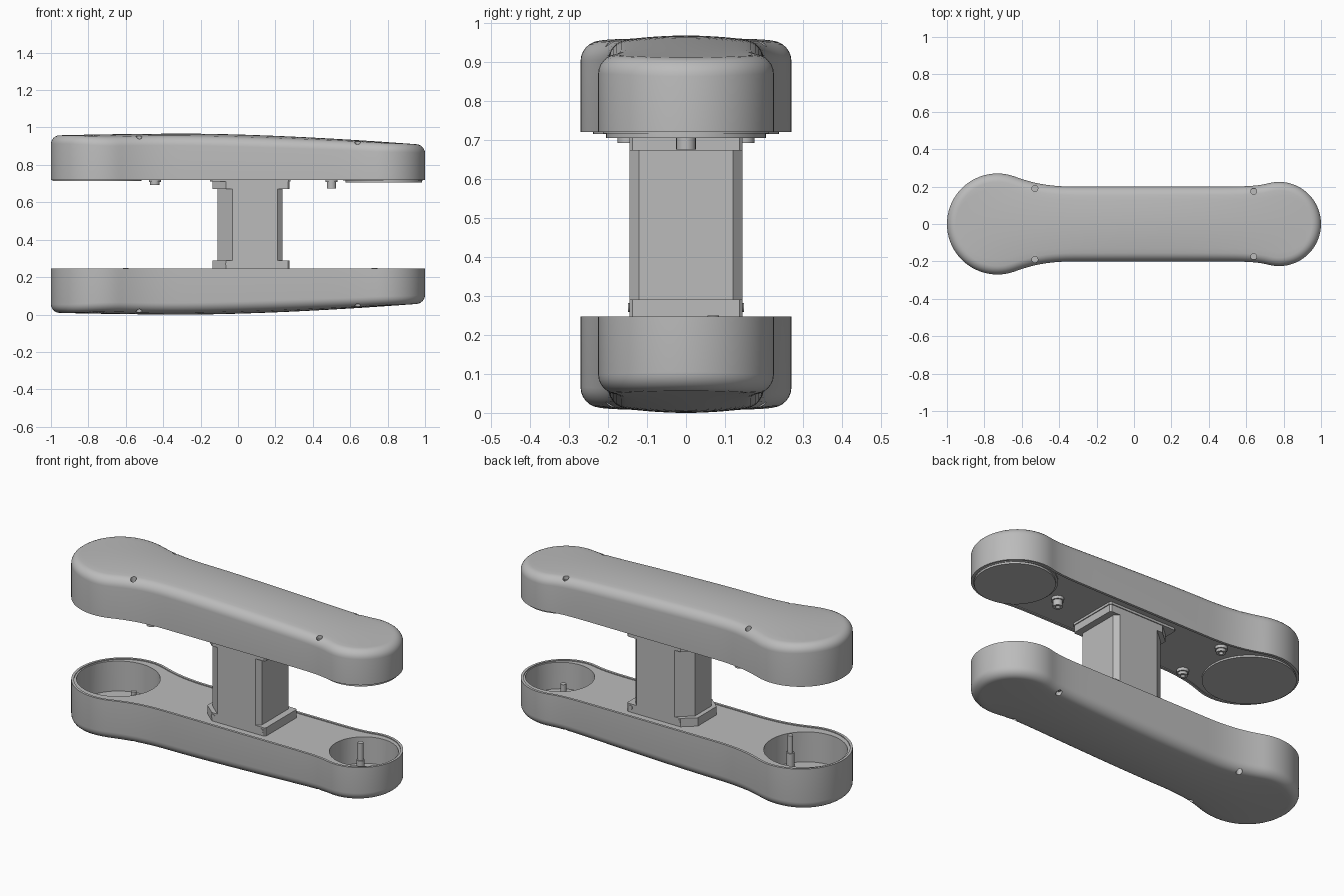
import bpy, bmesh, math
from mathutils import Vector
from mathutils.geometry import interpolate_bezier

cube = bpy.data.objects.get("Cube")
if cube:
    bpy.data.objects.remove(cube, do_unlink=True)

grey = bpy.data.materials.new("satin_grey")
grey.use_nodes = True
grey.diffuse_color = (0.5, 0.5, 0.5, 1)
bsdf = grey.node_tree.nodes["Principled BSDF"]
bsdf.inputs["Base Color"].default_value = (0.5, 0.5, 0.5, 1)
bsdf.inputs["Roughness"].default_value = 0.6

HEIGHT, DECK, ROUND = 0.967, 0.72, 0.045


def finish(obj, name, angle=30):
    obj.name = name
    obj.data.materials.clear()
    obj.data.materials.append(grey)
    bpy.ops.object.select_all(action="DESELECT")
    obj.select_set(True)
    bpy.context.view_layer.objects.active = obj
    bpy.ops.object.shade_smooth_by_angle(angle=math.radians(angle))
    return obj


def from_bmesh(bm, name):
    bmesh.ops.remove_doubles(bm, verts=bm.verts, dist=1e-5)
    bmesh.ops.recalc_face_normals(bm, faces=bm.faces)
    mesh = bpy.data.meshes.new(name)
    bm.to_mesh(mesh)
    bm.free()
    obj = bpy.data.objects.new(name, mesh)
    bpy.context.collection.objects.link(obj)
    return obj


def cylinder(name, x, y, z0, z1, r, sides=48, axis="z"):
    if axis == "z":
        bpy.ops.mesh.primitive_cylinder_add(vertices=sides, radius=r, depth=z1 - z0,
                                            location=(x, y, (z0 + z1) / 2))
    else:
        bpy.ops.mesh.primitive_cylinder_add(vertices=sides, radius=r, depth=0.012,
                                            location=(x, y, z0), rotation=(math.pi / 2, 0, 0))
    return finish(bpy.context.object, name)


def prism(name, outline, z0, z1):
    bm = bmesh.new()
    face = bm.faces.new([bm.verts.new((x, y, z0)) for x, y in outline])
    top = bmesh.ops.extrude_face_region(bm, geom=[face])["geom"]
    bmesh.ops.translate(bm, vec=(0, 0, z1 - z0),
                        verts=[v for v in top if isinstance(v, bmesh.types.BMVert)])
    return finish(from_bmesh(bm, name), name, 20)


# Half outline of the dog-bone plan, from the left tip to the right tip
def arc(cx, r, a0, a1, n):
    angles = [math.radians(a0 + (a1 - a0) * i / n) for i in range(n + 1)]
    return [Vector((cx + r * math.cos(a), r * math.sin(a))) for a in angles]


def bend(points, n):
    return [p.to_2d() for p in interpolate_bezier(*[Vector((x, y, 0)) for x, y in points], n)]


big, small = arc(-0.73, 0.27, 180, 70, 22), arc(0.775, 0.225, 105, 0, 20)
neck_in = bend([big[-1], (-0.56, 0.226), (-0.48, 0.2), (-0.32, 0.2)], 12)
neck_out = bend([(0.43, 0.2), (0.55, 0.2), (0.65, 0.199), small[0]], 10)
straight = [Vector((-0.32 + 0.75 * i / 10, 0.2)) for i in range(1, 10)]
half = big + neck_in[1:] + straight + neck_out + small[1:]

normals = []
for i in range(len(half)):
    t = (half[min(i + 1, len(half) - 1)] - half[max(i - 1, 0)]).normalized()
    normals.append(Vector((-t.y, t.x)))
normals[0], normals[-1] = Vector((-1, 0)), Vector((1, 0))


def crown(x, y):
    if x > -0.25:
        spine = HEIGHT - 0.06 * ((x + 0.25) / 1.25) ** 1.6
    else:
        spine = HEIGHT - 0.01 * ((x + 0.25) / 0.75) ** 2
    arch = 0.02 * max(0, 1 - (x / 0.95) ** 2)
    return spine - arch * (y / 0.2) ** 2


def shell(name, flip):
    bm = bmesh.new()
    place = lambda x, y, z: bm.verts.new((x, y, HEIGHT - z if flip else z))

    def ring(inset, height):
        pts = [p - n * inset for p, n in zip(half, normals)]
        pts[0].y = pts[-1].y = 0
        loop = pts + [Vector((p.x, -p.y)) for p in pts[-2:0:-1]]
        return pts, [place(p.x, p.y, height(p.x, p.y)) for p in loop]

    def cap(pts, height, n=12):
        rows = [[place(p.x, p.y * (1 - 2 * k / n), height(p.x, p.y * (1 - 2 * k / n)))
                 for k in range(n + 1)] for p in pts]
        for a, b in zip(rows, rows[1:]):
            for k in range(n):
                bm.faces.new((a[k], a[k + 1], b[k + 1], b[k]))

    flat = lambda z: lambda x, y: z
    rounded = lambda a: lambda x, y: crown(x, y) - ROUND * (1 - math.sin(a))
    # recessed deck, lip, wall, then rounded edge up to the crown
    levels = [(0.014, flat(DECK + 0.005)), (0.014, flat(DECK)), (0, flat(DECK))]
    for i in range(7):
        a = math.pi / 2 * i / 6
        levels.append((ROUND * (1 - math.cos(a)), rounded(a)))
    rings = [ring(*level) for level in levels]
    for (_, a), (_, b) in zip(rings, rings[1:]):
        for i in range(len(a)):
            j = (i + 1) % len(a)
            bm.faces.new((a[i], a[j], b[j], b[i]))
    cap(rings[0][0], levels[0][1])
    cap(rings[-1][0], crown)
    bmesh.ops.remove_doubles(bm, verts=bm.verts, dist=1e-5)
    bmesh.ops.dissolve_degenerate(bm, edges=bm.edges, dist=1e-6)
    return finish(from_bmesh(bm, name), name)


def cut(obj, cutters):
    for c in cutters:
        mod = obj.modifiers.new("cut", "BOOLEAN")
        mod.operation, mod.solver, mod.object = "DIFFERENCE", "EXACT", c
        bpy.context.view_layer.objects.active = obj
        bpy.ops.object.modifier_apply(modifier=mod.name)
        bpy.data.objects.remove(c, do_unlink=True)
    finish(obj, obj.name)


# Shells with screw holes, and round wells in the lower one
SCREWS = [(x, y * s) for x, y in ((-0.53, 0.19), (0.64, 0.175)) for s in (1, -1)]
upper = shell("upper_shell", False)
cut(upper, [cylinder("cutter", x, y, 0.9, 1.1, 0.016, 20) for x, y in SCREWS])
lower = shell("lower_shell", True)
cut(lower, [cylinder("cutter", x, y, -0.1, HEIGHT - 0.9, 0.016, 20) for x, y in SCREWS]
    + [cylinder("cutter", -0.76, 0, 0.07, 0.4, 0.218, 64),
       cylinder("cutter", 0.80, 0, 0.09, 0.4, 0.18, 64)])

# Screw heads down in the holes
for x, y in SCREWS:
    cylinder("upper_screw", x, y, 0.89, 0.908, 0.009, 12)
    cylinder("lower_screw", x, y, HEIGHT - 0.908, HEIGHT - 0.89, 0.009, 12)

# Stepped pins standing in the wells
for x, y, z in ((-0.6, -0.09, 0.065), (0.73, 0.07, 0.085)):
    cylinder("pin_base", x, y, z, 0.15, 0.021, 20)
    cylinder("pin", x, y, 0.14, 0.249, 0.015, 20)

# Round covers and pegs under the upper shell
cylinder("large_cover", -0.755, 0, 0.715, 0.73, 0.238, 64)
cylinder("small_cover_rim", 0.775, 0, 0.716, 0.73, 0.213, 64)
cylinder("small_cover", 0.78, 0, 0.705, 0.73, 0.205, 64)
for x, y, z in ((-0.445, 0.15, 0.692), (-0.445, -0.15, 0.692), (0.5, 0, 0.675)):
    cylinder("peg_collar", x, y, 0.708, 0.73, 0.032, 24)
    peg = cylinder("peg", x, y, z, 0.73, 0.025, 24)
    cut(peg, [cylinder("cutter", x, y, 0.6, z + 0.02, 0.012, 16)])


# Post with chamfered corners, and its end flanges
def chamfered(x0, x1, w, cx, cy, c):
    side = [(x0, cy - w), (x0 + cx, -w), (x1 - c, -w), (x1, c - w)]
    return side + [(x, -y) for x, y in reversed(side)]


prism("post", chamfered(-0.11, 0.237, 0.145, 0.08, 0.07, 0.025), 0.24, 0.73)
foot = chamfered(-0.135, 0.275, 0.145, 0.07, 0.06, 0.008)
prism("lower_flange", foot, 0.24, 0.29)
prism("upper_flange", foot, 0.672, 0.715)
prism("upper_flange_plate", chamfered(-0.15, 0.28, 0.15, 0.01, 0.01, 0.01), 0.712, 0.73)
for x in (-0.055, 0.25):
    for y in (-0.142, 0.142):
        cylinder("flange_screw", x, y, 0.27, 0.27, 0.012, 16, axis="y")
